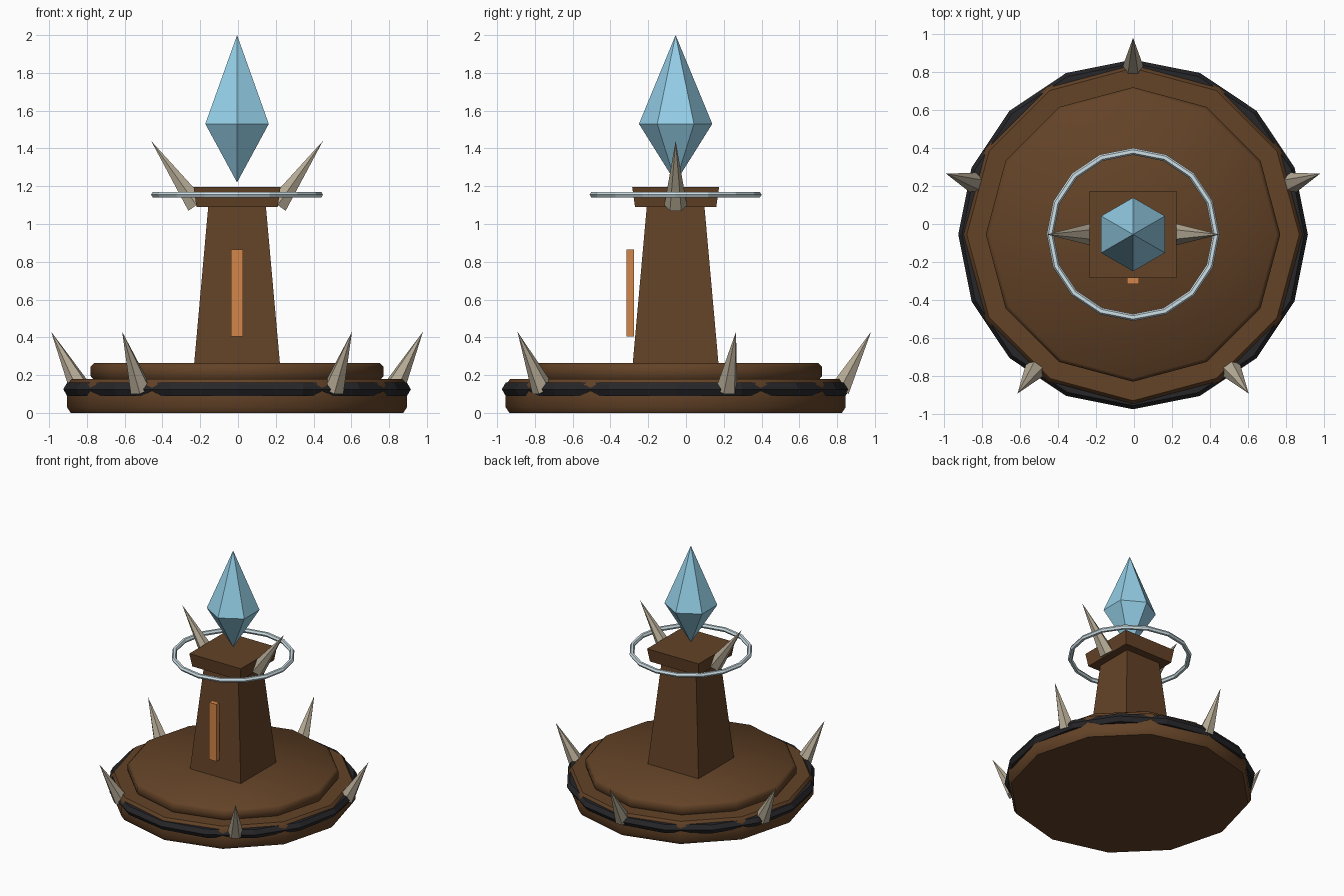
import bpy
import bmesh
from math import cos, sin, pi, radians
from mathutils import Vector

if "Cube" in bpy.data.objects:
    bpy.data.objects.remove(bpy.data.objects["Cube"])

AXIS = Vector((-0.005, -0.055, 0))  # vertical axis shared by every part


def material(name, r, g, b):
    m = bpy.data.materials.new(name)
    m.use_nodes = True
    m.diffuse_color = (r, g, b, 1)
    bsdf = m.node_tree.nodes["Principled BSDF"]
    bsdf.inputs["Base Color"].default_value = (r, g, b, 1)
    bsdf.inputs["Roughness"].default_value = 0.8
    return m


wood = material("brown wood", 0.125, 0.055, 0.02)
iron = material("dark iron", 0.02, 0.02, 0.023)
bone = material("pale bone", 0.46, 0.40, 0.30)
ice = material("blue crystal", 0.30, 0.62, 0.80)
silver = material("pale silver", 0.62, 0.75, 0.80)
copper = material("orange copper", 0.65, 0.24, 0.065)


def finish(name, bm, mat, smooth=0):
    bmesh.ops.recalc_face_normals(bm, faces=bm.faces)
    mesh = bpy.data.meshes.new(name)
    bm.to_mesh(mesh)
    bm.free()
    mesh.materials.append(mat)
    obj = bpy.data.objects.new(name, mesh)
    obj.location = AXIS
    bpy.context.collection.objects.link(obj)
    if smooth:
        bpy.ops.object.select_all(action="DESELECT")
        obj.select_set(True)
        bpy.context.view_layer.objects.active = obj
        bpy.ops.object.shade_smooth_by_angle(angle=radians(smooth))
    return obj


def stack(name, mat, sides, levels, turn=0.0, smooth=0):
    """Polygonal solid through (radius, z) levels; zero radius makes a point."""
    bm = bmesh.new()
    rings = []
    for r, z in levels:
        count = sides if r else 1
        rings.append([bm.verts.new((r * cos(turn + 2 * pi * i / sides),
                                    r * sin(turn + 2 * pi * i / sides), z))
                      for i in range(count)])
    for a, b in zip(rings, rings[1:]):
        for i in range(sides):
            j = (i + 1) % sides
            quad = [a[i % len(a)], a[j % len(a)], b[j % len(b)], b[i % len(b)]]
            bm.faces.new(list(dict.fromkeys(quad)))
    for ring in (rings[0], rings[-1]):
        if len(ring) > 2:
            bm.faces.new(ring)
    return finish(name, bm, mat, smooth)


def hoop(name, mat, major, minor, z, segments, section):
    bm = bmesh.new()
    grid = []
    for i in range(segments):
        a = 2 * pi * i / segments
        grid.append([])
        for k in range(section):
            t = 2 * pi * k / section
            r = major + minor * cos(t)
            grid[-1].append(bm.verts.new((r * cos(a), r * sin(a), z + minor * sin(t))))
    for i in range(segments):
        p, q = grid[i], grid[(i + 1) % segments]
        for k in range(section):
            n = (k + 1) % section
            bm.faces.new((p[k], q[k], q[n], p[n]))
    return finish(name, bm, mat)


def spike(name, angle, foot, tip, radius=0.06):
    """Cone leaning outward; foot and tip are (distance from axis, z)."""
    out = Vector((cos(radians(angle)), sin(radians(angle)), 0))
    start = out * foot[0] + Vector((0, 0, foot[1]))
    end = out * tip[0] + Vector((0, 0, tip[1]))
    obj = stack(name, bone, 6, [(radius, 0), (0, (end - start).length)])
    obj.location = AXIS + start
    obj.rotation_mode = "QUATERNION"
    obj.rotation_quaternion = (end - start).to_track_quat("Z", "Y")


# Stepped wooden base with chamfered rims
stack("lower_base", wood, 12, [(0.88, 0), (0.9, 0.03), (0.9, 0.15), (0.875, 0.18)], smooth=50)
stack("upper_base", wood, 12, [(0.755, 0.17), (0.775, 0.195), (0.775, 0.245), (0.755, 0.265)],
      smooth=50)
hoop("base_band", iron, 0.88, 0.04, 0.125, 16, 6)

# Square tapered pillar and its cap
root2 = 2 ** 0.5
stack("pillar", wood, 4, [(0.228 * root2, 0.25), (0.152 * root2, 1.1)], turn=pi / 4)
stack("pillar_cap", wood, 4, [(0.215 * root2, 1.09), (0.23 * root2, 1.195)], turn=pi / 4)

# Upright strip in front of the pillar
strip = stack("front_strip", copper, 4, [(0.5 * root2, 0.405), (0.5 * root2, 0.865)], turn=pi / 4)
strip.scale = (0.065, 0.04, 1)
strip.location = AXIS + Vector((0, -0.24, 0))

# Floating crystal and the hoop beneath it
stack("crystal", ice, 6, [(0, 1.22), (0.194, 1.53), (0, 2)], turn=pi / 2)
hoop("floating_hoop", silver, 0.437, 0.018, 1.155, 16, 6)

# Spikes around the base and on the cap
for i in range(5):
    spike(f"base_spike_{i + 1}", 90 + 72 * i, (0.87, 0.125), (1.035, 0.43))
for side, angle in (("left", 0), ("right", 180)):
    spike(f"cap_spike_{side}", angle, (0.215, 1.1), (0.455, 1.44))
